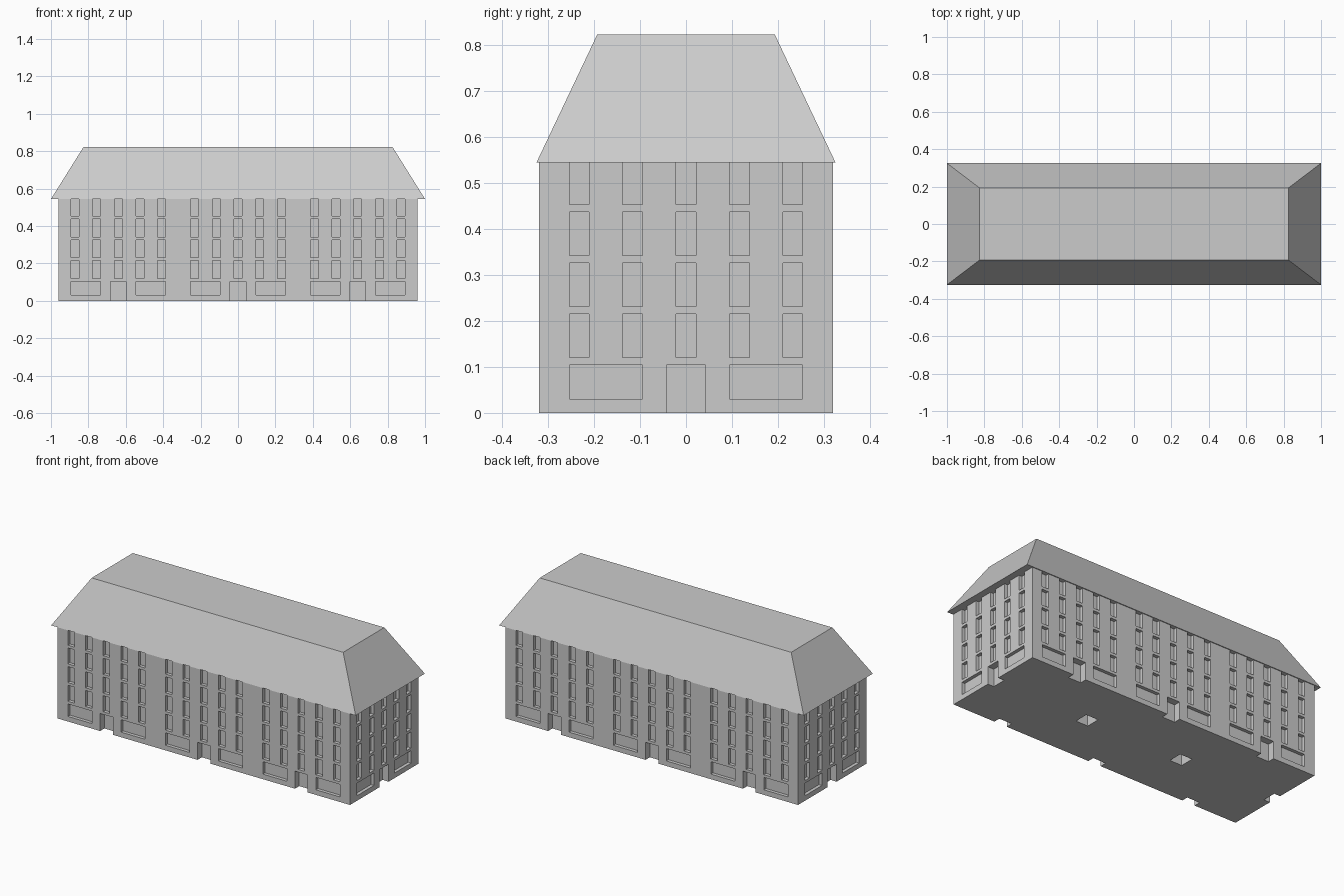
import bpy, bmesh, math
from mathutils import Matrix, Vector

old = bpy.data.objects.get("Cube")
if old:
    bpy.data.objects.remove(old)

HALF_X, HALF_Y, EAVE = 0.96, 0.32, 0.544
BLOCK = 0.64

grey = bpy.data.materials.new("light grey")
grey.use_nodes = True
colour = (0.6, 0.6, 0.6, 1)
grey.diffuse_color = colour
grey.node_tree.nodes["Principled BSDF"].inputs["Base Color"].default_value = colour


def add_box(bm, low, high, matrix=Matrix()):
    low, high = Vector(low), Vector(high)
    place = Matrix.Translation((low + high) / 2) @ Matrix.Diagonal((high - low).to_4d())
    return bmesh.ops.create_cube(bm, size=1, matrix=matrix @ place)["verts"]


def make_object(name, bm):
    bmesh.ops.recalc_face_normals(bm, faces=bm.faces)
    mesh = bpy.data.meshes.new(name)
    bm.to_mesh(mesh)
    bm.free()
    mesh.materials.append(grey)
    obj = bpy.data.objects.new(name, mesh)
    bpy.context.collection.objects.link(obj)
    return obj


def cut_facade(bm, matrix):
    """Openings of one square block side, facing local -y at y = 0."""
    def opening(x0, x1, z0, z1, depth):
        add_box(bm, (x0, -0.02, z0), (x1, depth, z1), matrix)
    # four rows of five narrow windows
    for row in range(4):
        z = 0.12 + row * 0.111
        for col in range(-2, 3):
            x = col * 0.116
            opening(x - 0.0215, x + 0.0215, z, z + 0.095, 0.02)
    # wide ground floor windows and the door between them
    opening(-0.253, -0.095, 0.03, 0.104, 0.02)
    opening(0.095, 0.253, 0.03, 0.104, 0.02)
    opening(-0.042, 0.042, -0.02, 0.104, 0.04)


# Walls
bm = bmesh.new()
add_box(bm, (-HALF_X, -HALF_Y, 0), (HALF_X, HALF_Y, EAVE))
walls = make_object("walls", bm)

# Recess cutters on every side of the terrace
bm = bmesh.new()
for side in range(4):
    turn = Matrix.Rotation(side * math.pi / 2, 4, "Z")
    if side % 2:
        cut_facade(bm, turn @ Matrix.Translation((0, -HALF_X, 0)))
    else:
        for block in (-1, 0, 1):
            cut_facade(bm, turn @ Matrix.Translation((block * BLOCK, -HALF_Y, 0)))
# door passages between neighbouring blocks
for x in (-BLOCK / 2, BLOCK / 2):
    add_box(bm, (x - 0.04, -0.042, -0.02), (x + 0.04, 0.042, 0.104))
cutter = make_object("recess_cutter", bm)
cutter.hide_render = True

mod = walls.modifiers.new("recesses", "BOOLEAN")
mod.operation = "DIFFERENCE"
mod.solver = "EXACT"
mod.object = cutter
depsgraph = bpy.context.evaluated_depsgraph_get()
carved = bpy.data.meshes.new_from_object(walls.evaluated_get(depsgraph))
walls.modifiers.clear()
walls.data = carved
carved.name = "walls"
bpy.data.objects.remove(cutter)

# Hipped roof with a flat top
bm = bmesh.new()
for v in add_box(bm, (-1, -0.325, EAVE), (1, 0.325, 0.822)):
    if v.co.z > 0.7:
        v.co.x *= 0.826
        v.co.y *= 0.594
make_object("roof", bm)
